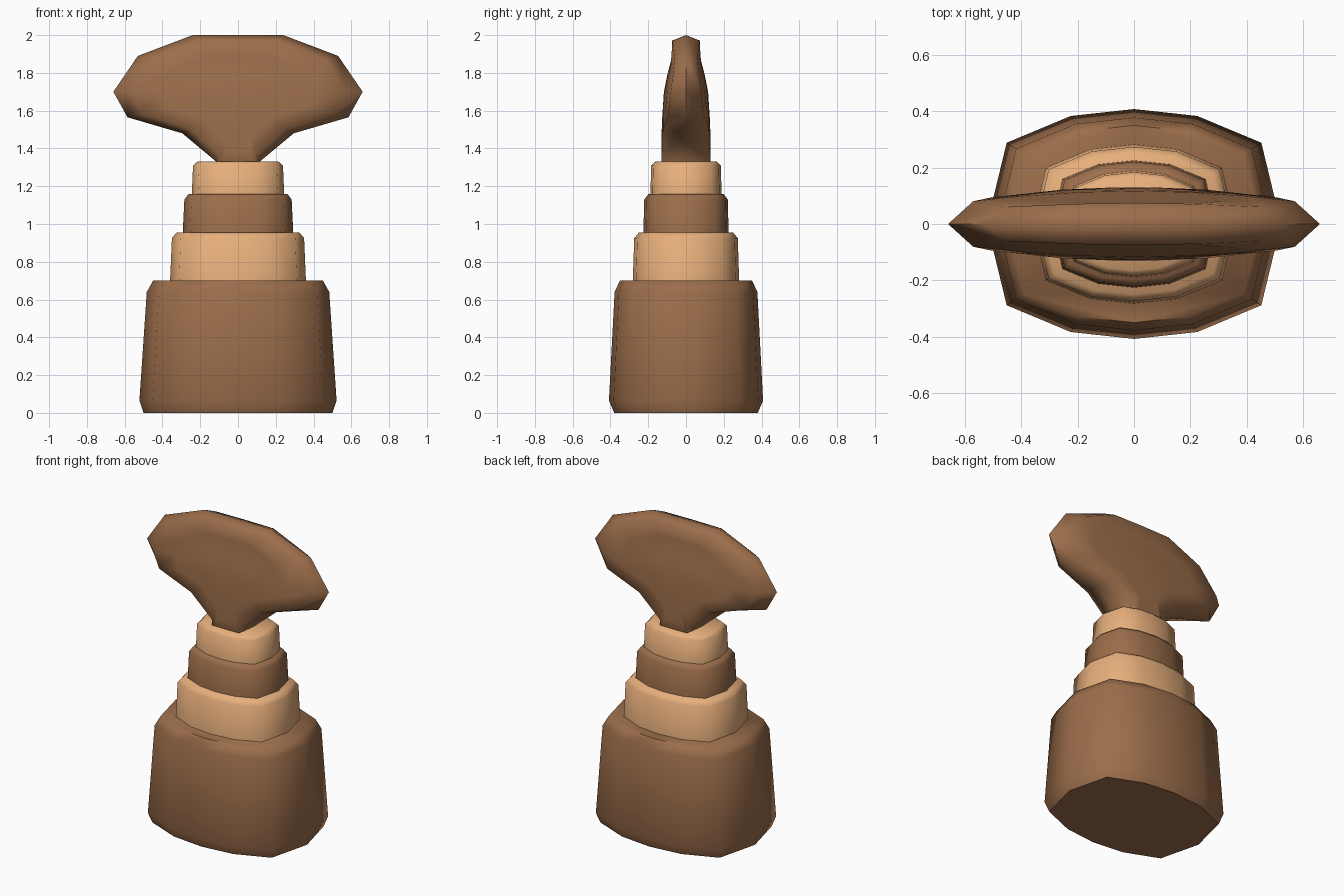
import bpy, bmesh, math

if "Cube" in bpy.data.objects:
    bpy.data.objects.remove(bpy.data.objects["Cube"])


def material(name, rgb):
    m = bpy.data.materials.new(name)
    m.diffuse_color = (*rgb, 1)
    m.use_nodes = True
    m.node_tree.nodes["Principled BSDF"].inputs["Base Color"].default_value = m.diffuse_color
    return m


DARK = material("dark_wood", (0.33, 0.155, 0.07))
LIGHT = material("light_wood", (0.80, 0.43, 0.20))

# Twelve-sided rounded-box cross-section, unit half sizes
QUARTER = [(1, 0), (0.866, 0.707), (0.43, 0.94)]
SECTION = (QUARTER + [(0, 1)] + [(-x, y) for x, y in QUARTER[::-1]]
           + [(-x, -y) for x, y in QUARTER[1:]] + [(0, -1)]
           + [(x, -y) for x, y in QUARTER[:0:-1]])


def finish(name, bm, mat, angle):
    bmesh.ops.recalc_face_normals(bm, faces=bm.faces[:])
    mesh = bpy.data.meshes.new(name)
    bm.to_mesh(mesh)
    bm.free()
    mesh.materials.append(mat)
    mesh.shade_smooth()
    mesh.set_sharp_from_angle(angle=math.radians(angle))
    ob = bpy.data.objects.new(name, mesh)
    bpy.context.collection.objects.link(ob)


def bridge(bm, a, b):
    n = len(a)
    for i in range(n):
        j = (i + 1) % n
        bm.faces.new((a[i], a[j], b[j], b[i]))


def tier(name, levels, mat):
    bm = bmesh.new()
    rings = [[bm.verts.new((x * hx, y * hy, z)) for x, y in SECTION]
             for z, hx, hy in levels]
    for a, b in zip(rings, rings[1:]):
        bridge(bm, a, b)
    bm.faces.new(rings[0])
    bm.faces.new(rings[-1])
    finish(name, bm, mat, 65)


# Stepped base: (z, half width, half depth)
tier("base_block", [(0, .50, .38), (.065, .522, .408),
                    (.64, .483, .378), (.70, .45, .35)], DARK)
tier("lower_collar", [(.69, .36, .282), (.925, .35, .274), (.955, .325, .25)], LIGHT)
tier("middle_collar", [(.945, .293, .226), (1.13, .284, .221), (1.158, .263, .20)], DARK)
tier("upper_collar", [(1.15, .245, .189), (1.31, .238, .184), (1.33, .215, .165)], LIGHT)

# Paddle-shaped head: centre outline, right half from top to bottom
HALF = [(0, 2.0), (.24, 2.0), (.53, 1.89), (.66, 1.70), (.585, 1.565),
        (.295, 1.48), (.115, 1.33), (.11, 1.2), (0, 1.2)]
OUTLINE = HALF + [(-x, z) for x, z in HALF[-2:0:-1]]
DEPTH = [(1.2, .13), (1.5, .13), (1.7, .117), (1.80, .097), (1.88, .073), (2.0, .075)]
CZ = 1.70


def half_depth(x, z):
    for (z0, d0), (z1, d1) in zip(DEPTH, DEPTH[1:]):
        if z <= z1:
            d = d0 + (d1 - d0) * (z - z0) / (z1 - z0)
            break
    return d * (1 - 0.31 * (x / 0.57) ** 2)


bm = bmesh.new()
rim = [bm.verts.new((x, 0, z)) for x, z in OUTLINE]
for side in (-1, 1):
    prev = rim
    for sx, sz in ((.865, .9), (.6, .63), (.3, .32)):
        ring = []
        for x, z in OUTLINE:
            px, pz = x * sx, CZ + (z - CZ) * sz
            ring.append(bm.verts.new((px, side * half_depth(px, pz), pz)))
        bridge(bm, prev, ring)
        prev = ring
    hub = bm.verts.new((0, side * half_depth(0, CZ), CZ))
    for i in range(len(prev)):
        bm.faces.new((prev[i], prev[(i + 1) % len(prev)], hub))
finish("paddle_head", bm, DARK, 80)
